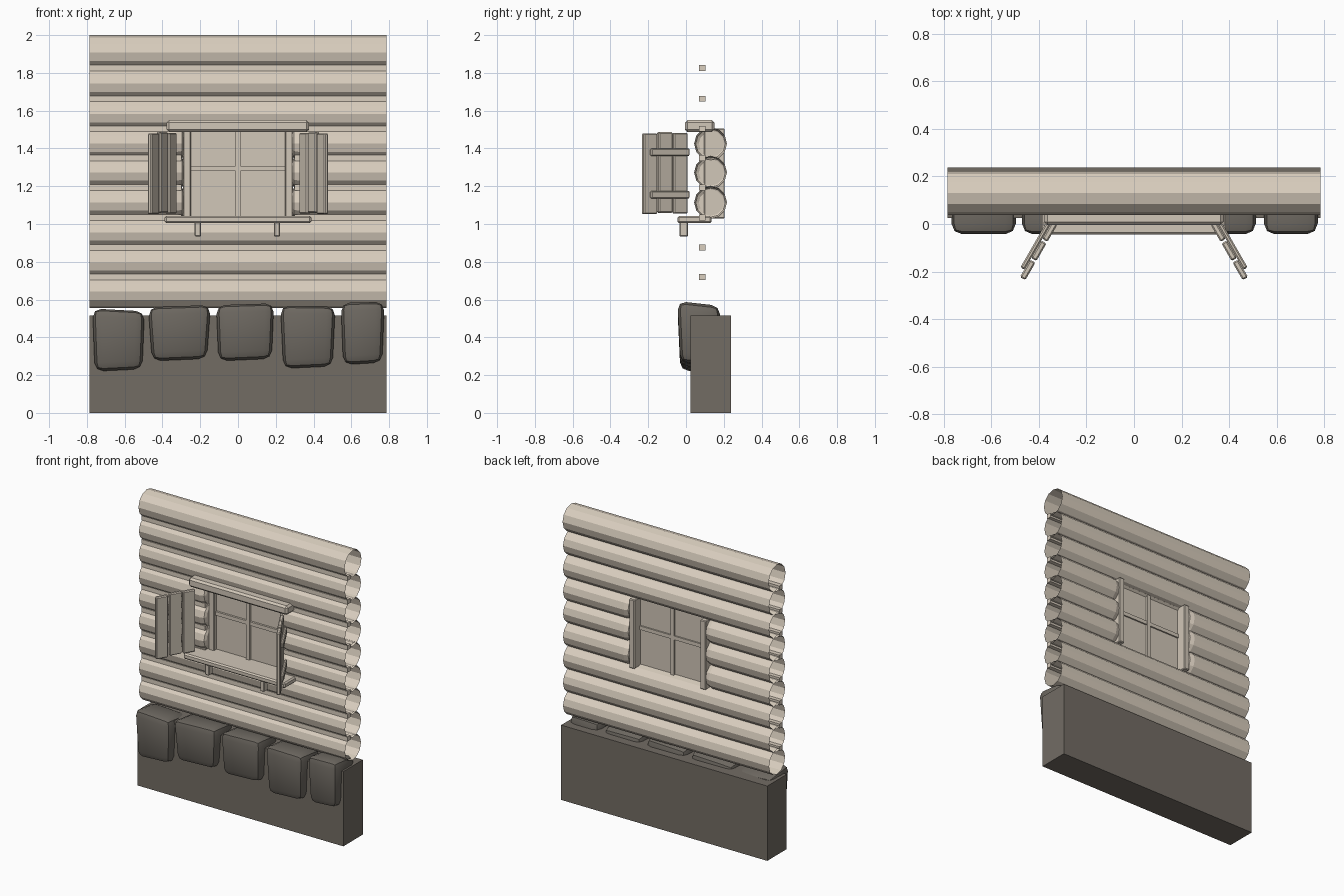
import bpy, bmesh, math
from mathutils import Vector, Matrix

if "Cube" in bpy.data.objects:
    bpy.data.objects.remove(bpy.data.objects["Cube"])


def material(name, rgb):
    m = bpy.data.materials.new(name)
    m.diffuse_color = (*rgb, 1)
    m.use_nodes = True
    m.node_tree.nodes["Principled BSDF"].inputs["Base Color"].default_value = m.diffuse_color
    return m


LOG = material("pale log wood", (0.70, 0.62, 0.52))
TRIM = material("window trim wood", (0.64, 0.57, 0.48))
BASE = material("foundation grey", (0.17, 0.15, 0.127))
STONE = material("stone grey", (0.155, 0.14, 0.12))
HALF = 0.785      # half the wall length
LOG_Y = 0.13      # centre line of the log wall


def finish(bm, name, mat, smooth=None):
    me = bpy.data.meshes.new(name)
    bm.normal_update()
    bm.to_mesh(me)
    bm.free()
    me.materials.append(mat)
    ob = bpy.data.objects.new(name, me)
    bpy.context.collection.objects.link(ob)
    if smooth:
        bpy.ops.object.select_all(action='DESELECT')
        ob.select_set(True)
        bpy.context.view_layer.objects.active = ob
        bpy.ops.object.shade_smooth_by_angle(angle=math.radians(smooth))
    return ob


def box(name, lo, hi, mat, bevel=0, matrix=None):
    lo, hi = Vector(lo), Vector(hi)
    bm = bmesh.new()
    bmesh.ops.create_cube(bm, size=1)
    for v in bm.verts:
        v.co = Vector([(a + b) / 2 + c * (b - a) for a, b, c in zip(lo, hi, v.co)])
    if bevel:
        bmesh.ops.bevel(bm, geom=bm.edges[:], offset=bevel, segments=1,
                        affect='EDGES', profile=0.5)
    if matrix:
        bm.transform(matrix)
        if matrix.determinant() < 0:
            bmesh.ops.reverse_faces(bm, faces=bm.faces[:])
    return finish(bm, name, mat)


def log(name, z, stations, cap=False):
    """Twelve-sided open tube along x; stations are (x, radius)."""
    bm = bmesh.new()
    rings = []
    for x, r in stations:
        rings.append([bm.verts.new((x, LOG_Y + r * math.cos(i * math.pi / 6),
                                    z + r * math.sin(i * math.pi / 6)))
                      for i in range(12)])
    for a, b in zip(rings, rings[1:]):
        for i in range(12):
            j = (i + 1) % 12
            bm.faces.new((a[i], a[j], b[j], b[i]))
    if cap:
        bm.faces.new(rings[0])
    bmesh.ops.recalc_face_normals(bm, faces=bm.faces[:])
    # keep the sides facing outwards
    f = max(bm.faces, key=lambda f: f.calc_center_median().z)
    if f.normal.z < 0:
        bmesh.ops.reverse_faces(bm, faces=bm.faces[:])
    return finish(bm, name, LOG)


# foundation block
box("foundation", (-HALF, 0.025, 0), (HALF, 0.237, 0.515), BASE)

# log wall, with the three middle logs cut around the window
heights = [0.642, 0.797, 0.955, 1.114, 1.273, 1.425, 1.582, 1.743, 1.908]
for n, z in enumerate(heights):
    r = 0.092 if n == 8 else 0.087
    if 3 <= n <= 5:
        for s in (-1, 1):
            log("short_log", z, [(s * 0.287, 0.062), (s * 0.296, 0.078),
                                 (s * 0.325, r), (s * HALF, r)], cap=True)
    else:
        log("long_log", z, [(-HALF, r), (HALF, r)])

# filler strips between the logs
for n, (a, b) in enumerate(zip(heights, heights[1:])):
    z = (a + b) / 2
    spans = [(-HALF, -0.3), (0.3, HALF)] if 2 <= n <= 5 else [(-HALF, HALF)]
    for x0, x1 in spans:
        box("filler_strip", (x0, 0.07, z - 0.015), (x1, 0.103, z + 0.015), LOG)

# window pane, glazing bars and jambs
box("window_pane", (-0.255, 0.125, 1.03), (0.255, 0.137, 1.505), TRIM)
box("vertical_bar", (-0.013, 0.108, 1.03), (0.013, 0.15, 1.505), TRIM)
box("horizontal_bar", (-0.255, 0.111, 1.281), (0.255, 0.147, 1.307), TRIM)
for s in (-1, 1):
    x0, x1 = sorted((s * 0.25, s * 0.292))
    box("window_jamb", (x0, 0.095, 1.03), (x1, 0.205, 1.505), TRIM, 0.005)

# header, sill and sill brackets
box("window_header", (-0.378, -0.005, 1.487), (0.376, 0.15, 1.55), TRIM, 0.013)
box("window_sill", (-0.388, -0.045, 1.004), (0.388, 0.135, 1.043), TRIM, 0.009)
for x in (-0.213, 0.207):
    box("sill_bracket", (x - 0.016, -0.035, 0.933), (x + 0.016, 0.01, 1.01), TRIM, 0.005)

# open shutters: local x runs out from the hinge, local y is the outer side
for s in (-1, 1):
    turn = Matrix.Translation((0.333, 0.005, 0)) @ Matrix.Rotation(math.radians(-60), 4, 'Z')
    m = Matrix.Scale(s, 4, (1, 0, 0)) @ turn
    for i in range(3):
        x = i * 0.093
        dz = (0, 0.004, -0.003)[i]
        box("shutter_plank", (x, -0.013, 1.055 + dz), (x + 0.085, 0.013, 1.482 + dz),
            TRIM, 0.006, m)
    for z in (1.155, 1.38):
        box("shutter_batten", (0.0, 0.012, z - 0.021), (0.235, 0.032, z + 0.021),
            TRIM, 0.006, m)

# rounded stones set into the foundation:
# left, right, bottom, top, lean of the bottom edge, slope of the top edge
stones = [(-0.77, -0.495, 0.22, 0.55, 0.012, -0.015),
          (-0.475, -0.145, 0.275, 0.57, 0.02, 0.012),
          (-0.115, 0.19, 0.275, 0.58, 0.012, 0.01),
          (0.225, 0.515, 0.235, 0.57, 0.015, -0.005),
          (0.545, 0.775, 0.255, 0.59, 0.012, 0.005)]
for x0, x1, z0, z1, lean, slope in stones:
    bm = bmesh.new()
    bmesh.ops.create_cube(bm, size=1)
    for v in bm.verts:
        right, back, top = v.co.x > 0, v.co.y > 0, v.co.z > 0
        x = x1 if right else x0
        z = z1 if top else z0
        y = 0.18 if back else (-0.045 if top else -0.03)
        if not top:
            x += -lean if right else lean
            z += 0.012 if right else 0
        else:
            z += (slope if right else -slope) * 0.5
            if back:
                z -= 0.025
        v.co = (x, y, z)
    bmesh.ops.bevel(bm, geom=bm.edges[:], offset=0.045, segments=2,
                    affect='EDGES', profile=0.5)
    finish(bm, "base_stone", STONE, 25)
